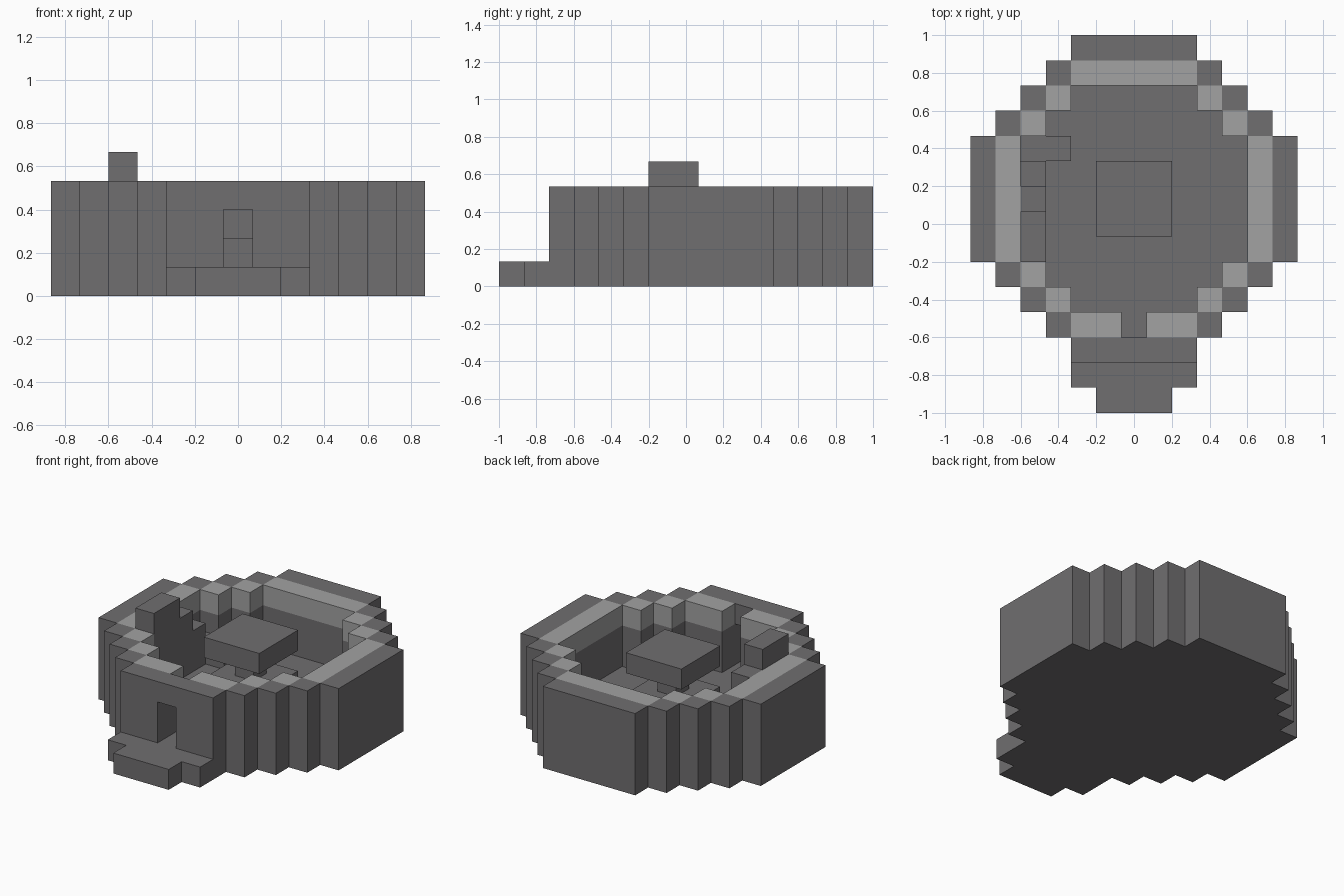
import bpy, bmesh
from mathutils import Vector

if "Cube" in bpy.data.objects:
    bpy.data.objects.remove(bpy.data.objects["Cube"], do_unlink=True)

UNIT = 2 / 15                                   # edge of one building block
HALF = [1, 2, 2, 3, 4, 5, 6, 6, 6, 6, 6, 5, 4, 3, 2]   # half width of each row


def material(name, rgb):
    m = bpy.data.materials.new(name)
    m.use_nodes = True
    m.diffuse_color = (*rgb, 1)
    m.node_tree.nodes["Principled BSDF"].inputs["Base Color"].default_value = (*rgb, 1)
    return m


DARK = material("dark stone", (0.162, 0.156, 0.162))
LIGHT = material("light stone", (0.36, 0.36, 0.36))


def block(xs, ys, zs):
    """All block cells within inclusive ranges."""
    return {(i, j, k) for i in range(xs[0], xs[1] + 1)
            for j in range(ys[0], ys[1] + 1) for k in range(zs[0], zs[1] + 1)}


def build(name, cells, solid, mat):
    """Make one part, keeping only faces that border open space."""
    bm = bmesh.new()
    cache = {}

    def vert(p):
        if p not in cache:
            x, y, z = p
            cache[p] = bm.verts.new(((x - 0.5) * UNIT, y * UNIT - 1, z * UNIT))
        return cache[p]

    for cell in sorted(cells):
        for axis in range(3):
            for side in (0, 1):
                near = list(cell)
                near[axis] += 2 * side - 1
                if tuple(near) in solid:
                    continue
                u, v = (axis + 1) % 3, (axis + 2) % 3
                ring = []
                for a, b in ((0, 0), (1, 0), (1, 1), (0, 1)):
                    p = list(cell)
                    p[axis] += side
                    p[u] += a
                    p[v] += b
                    ring.append(vert(tuple(p)))
                bm.faces.new(ring if side else ring[::-1])
    bmesh.ops.dissolve_limit(bm, angle_limit=0.01, verts=bm.verts[:], edges=bm.edges[:])
    me = bpy.data.meshes.new(name)
    bm.to_mesh(me)
    bm.free()
    me.materials.append(mat)
    bpy.context.collection.objects.link(bpy.data.objects.new(name, me))


# Floor plan: stepped oval with a front step, outer wall and inner lining
plan = {(i, j) for j, h in enumerate(HALF) for i in range(-h, h + 1)}
house = {(i, j) for i, j in plan if j >= 2}
sides = ((1, 0), (-1, 0), (0, 1), (0, -1))
shell = {(i, j) for i, j in house
         if any((i + a, j + b) not in house for a, b in sides)}
room = house - shell
lining = {(i, j) for i, j in room
          if any((i + a, j + b) in shell for a, b in sides)} - {(0, 3)}

floor = {(i, j, 0) for i, j in plan}
wall = {(i, j, k) for i, j in shell for k in (1, 2, 3)}
wall -= block((0, 0), (2, 2), (1, 2))           # doorway
lower_lining = {(i, j, k) for i, j in lining for k in (1, 2)}
upper_lining = {(i, j, 3) for i, j in lining}

# Stairs climbing along the inside of one wall, with a bottom landing
stairs = block((-4, -3), (10, 10), (1, 1))
for row, top in ((9, 2), (8, 3), (7, 4), (6, 4)):
    stairs |= block((-4, -4), (row, row), (1, top))

# Central table: wide base, thin pillar, wide top
table = (block((-1, 1), (7, 9), (1, 1)) | block((0, 0), (8, 8), (2, 2))
         | block((-1, 1), (7, 9), (3, 3)))

parts = (("floor", floor, DARK), ("outer_wall", wall, DARK),
         ("lower_lining", lower_lining, DARK), ("upper_lining", upper_lining, LIGHT),
         ("stairs", stairs, DARK), ("centre_table", table, DARK))
solid = set().union(*(cells for _, cells, _ in parts))
for name, cells, mat in parts:
    build(name, cells, solid, mat)
